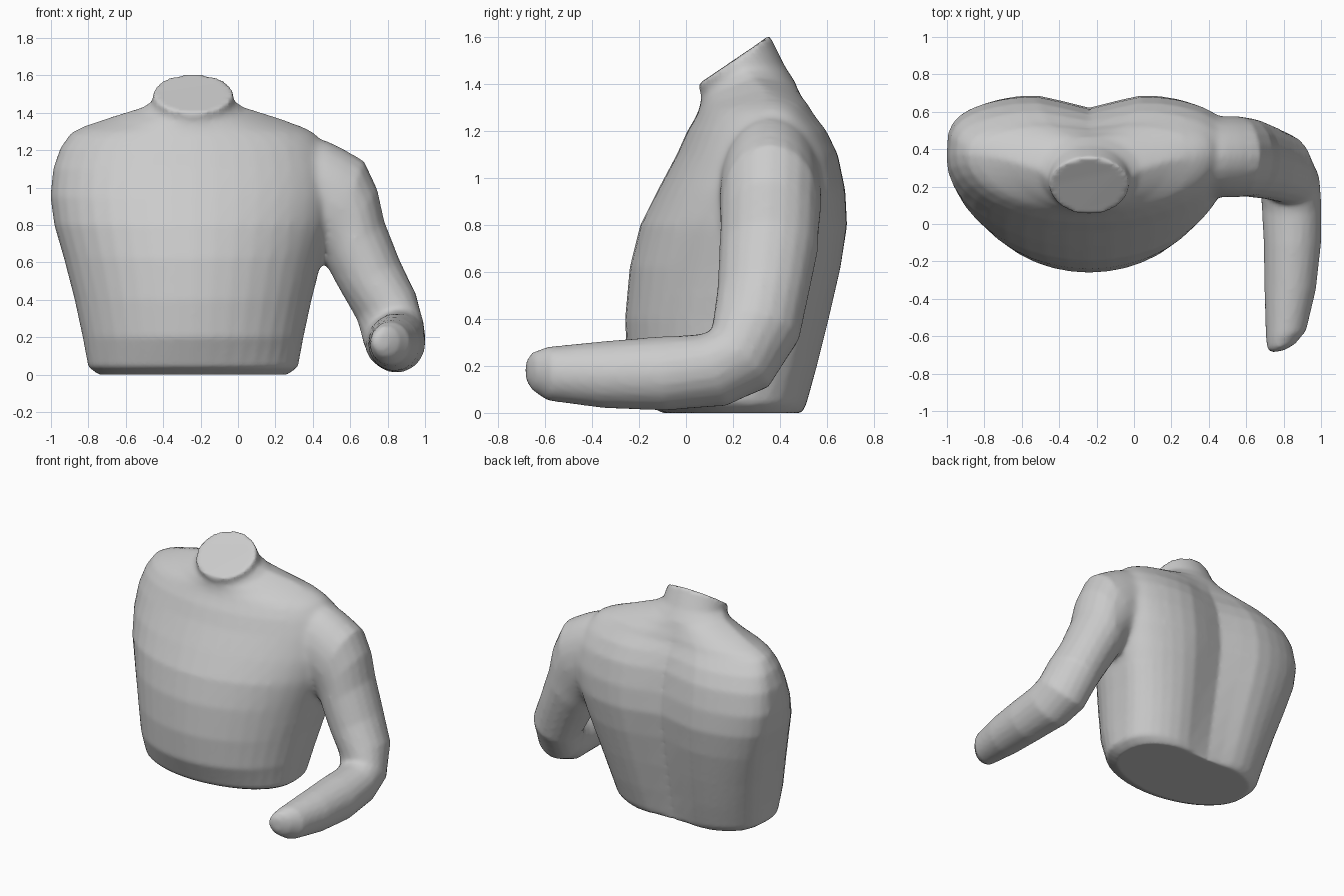
import bpy, bmesh
from math import sin, cos, pi, exp
from mathutils import Vector

if "Cube" in bpy.data.objects:
    bpy.data.objects.remove(bpy.data.objects["Cube"])


def loft(name, rings):
    """Skin a list of closed rings and cap both ends."""
    bm = bmesh.new()
    rows = [[bm.verts.new(p) for p in ring] for ring in rings]
    n = len(rows[0])
    for a, b in zip(rows, rows[1:]):
        for i in range(n):
            j = (i + 1) % n
            bm.faces.new((a[i], a[j], b[j], b[i]))
    bm.faces.new(rows[0])
    bm.faces.new(rows[-1])
    bmesh.ops.recalc_face_normals(bm, faces=bm.faces)
    me = bpy.data.meshes.new(name)
    bm.to_mesh(me)
    bm.free()
    ob = bpy.data.objects.new(name, me)
    bpy.context.collection.objects.link(ob)
    return ob


def spw(v, p):
    return (1 if v >= 0 else -1) * abs(v) ** p


def torso_ring(zf, zs, zb, yf, ys, yb, hw, groove, n=40):
    """Rounded front, squarer back with a spine groove; front/side/back heights differ."""
    k = groove / 0.07
    pts = []
    for i in range(n):
        t = 2 * pi * i / n
        s, c = sin(t), cos(t)
        if c > 1e-6:      # front half
            x, f = hw * s, c
            y, z = ys + (yf - ys) * f, zs + (zf - zs) * f
        else:             # back half
            x = hw * spw(s, 1 - 0.15 * k)
            f = max(0, -c) ** (1 - 0.48 * k)
            y = ys + (yb + .022 * k - ys) * f - (groove + .015 * k) * exp(-(x / 0.19) ** 2) * f
            z = zs + (zb - zs) * f
        pts.append((x - 0.24, y, z))
    return pts


# Torso and neck stump: front z, side z, back z, front y, side y, back y, half width, groove
torso = loft("torso", [torso_ring(*r) for r in (
    (0, 0, 0, -.10, .2, .515, .505, .04),
    (.04, .04, .04, -.18, .18, .53, .56, .05),
    (.2, .2, .2, -.25, .2, .57, .59, .06),
    (.4, .4, .4, -.26, .25, .615, .633, .065),
    (.62, .62, .62, -.24, .3, .66, .69, .07),
    (.8, .8, .8, -.195, .33, .685, .742, .07),
    (.95, .95, .95, -.12, .35, .675, .763, .07),
    (1.1, 1.1, 1.1, -.04, .36, .645, .748, .065),
    (1.2, 1.21, 1.2, .005, .37, .60, .71, .055),
    (1.25, 1.29, 1.27, .035, .37, .55, .655, .04),
    (1.28, 1.325, 1.31, .05, .365, .53, .59, .03),
    (1.31, 1.38, 1.35, .06, .34, .505, .43, .02),
    (1.35, 1.43, 1.41, .065, .29, .465, .27, 0),
    (1.37, 1.46, 1.48, .06, .24, .42, .22, 0),
    (1.40, 1.505, 1.61, .05, .21, .356, .212, 0))])


def arm_ring(c, u, v, n=20):
    c, u, v = Vector(c), Vector(u), Vector(v)
    return [c + u * cos(2 * pi * i / n) + v * sin(2 * pi * i / n) for i in range(n)]


def fan(outer, inner, y, w):
    """Upper-arm ring spanning from an outer to an inner (x, z) point."""
    o, i = Vector((outer[0], y, outer[1])), Vector((inner[0], y, inner[1]))
    return arm_ring((o + i) / 2, (o - i) / 2, (0, w, 0))


# Bent arm: shoulder, elbow, forearm
arm = loft("arm", [
    fan((.35, 1.27), (.36, .72), .36, .20),
    fan((.48, 1.25), (.41, .67), .36, .215),
    fan((.58, 1.20), (.44, .64), .36, .218),
    fan((.675, 1.14), (.455, .615), .36, .217),
    fan((.745, .99), (.465, .595), .357, .212),
    fan((.782, .82), (.485, .56), .352, .21),
    fan((.865, .61), (.555, .435), .33, .197),
    arm_ring((.795, .30, .36), (.157, 0, .07), (0, .184, -.04)),
    arm_ring((.83, .23, .23), (.163, 0, .04), (0, .125, -.115)),
    arm_ring((.842, .11, .182), (.16, 0, .02), (0, .06, -.152)),
    arm_ring((.847, -.1, .168), (.154, 0, 0), (0, .01, -.158)),
    arm_ring((.835, -.35, .163), (.138, 0, 0), (0, 0, -.143)),
    arm_ring((.813, -.59, .167), (.108, .02, 0), (0, 0, -.115)),
    arm_ring((.788, -.655, .177), (.075, .015, 0), (0, 0, -.08)),
    arm_ring((.775, -.68, .18), (.035, .008, 0), (0, 0, -.04))])


def apply(kind, **settings):
    mod = torso.modifiers.new(kind.lower(), kind)
    for key, val in settings.items():
        setattr(mod, key, val)
    bpy.ops.object.modifier_apply(modifier=mod.name)


# Join the arm to the torso as one skin
bpy.context.view_layer.objects.active = torso
torso.select_set(True)
apply('BOOLEAN', operation='UNION', solver='EXACT', object=arm)
bpy.data.objects.remove(arm)
apply('REMESH', mode='VOXEL', voxel_size=0.016)

# Blend the shoulder seam strongly, the rest lightly
seam = torso.vertex_groups.new(name="shoulder_seam")
seam.add([v.index for v in torso.data.vertices
          if .28 < v.co.x < .62 and v.co.z > .52], 1, 'REPLACE')
apply('SMOOTH', factor=0.5, iterations=22, vertex_group="shoulder_seam")
apply('SMOOTH', factor=0.5, iterations=3)
bpy.ops.object.shade_smooth_by_angle(angle=1.05)
